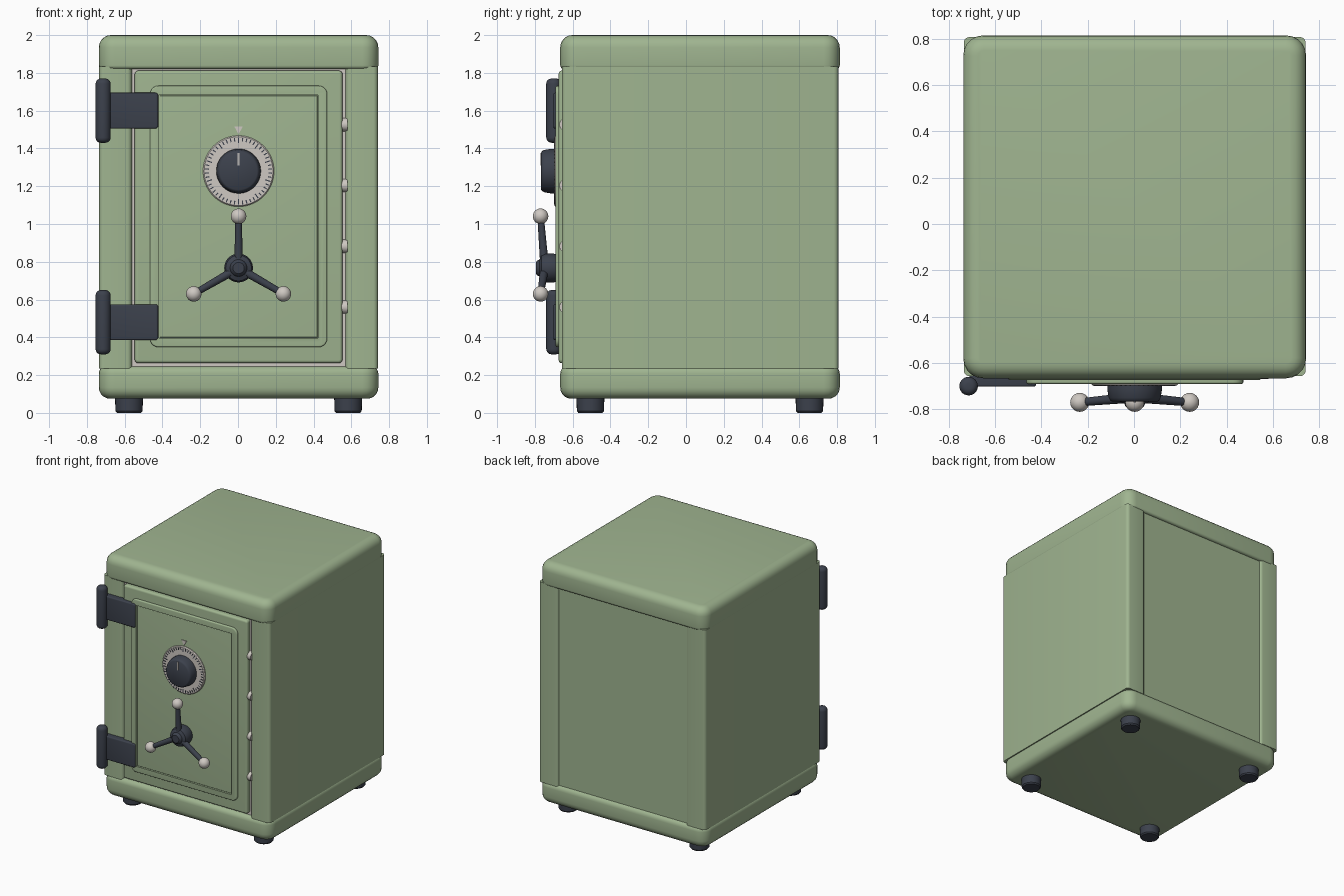
import bpy, bmesh, math
from mathutils import Vector, Matrix

cube = bpy.data.objects.get("Cube")
if cube:
    bpy.data.objects.remove(cube, do_unlink=True)


def material(name, rgb):
    m = bpy.data.materials.new(name)
    m.use_nodes = True
    m.diffuse_color = (*rgb, 1)
    m.node_tree.nodes["Principled BSDF"].inputs["Base Color"].default_value = (*rgb, 1)
    return m


GREEN = material("sage green paint", (0.35, 0.46, 0.28))
DARK = material("dark slate metal", (0.045, 0.053, 0.073))
PALE = material("pale nickel", (0.62, 0.58, 0.54))

FRONT, UP = Vector((0, -1, 0)), Vector((0, 0, 1))


def finish(name, bm, mat):
    bmesh.ops.recalc_face_normals(bm, faces=bm.faces[:])
    mesh = bpy.data.meshes.new(name)
    bm.to_mesh(mesh)
    bm.free()
    mesh.materials.append(mat)
    ob = bpy.data.objects.new(name, mesh)
    bpy.context.collection.objects.link(ob)
    bpy.ops.object.select_all(action='DESELECT')
    ob.select_set(True)
    bpy.context.view_layer.objects.active = ob
    bpy.ops.object.shade_smooth_by_angle(angle=math.radians(35))
    return ob


def block(name, mat, x, y, z, axis=2, corner=0.0, low=0.0, high=0.0, seg=5):
    """Box with rounded corners along one axis and rounded rims at its ends."""
    bm = bmesh.new()
    bmesh.ops.create_cube(bm, size=1)
    for v in bm.verts:
        v.co = [(a + b) / 2 + c * (b - a) for (a, b), c in zip((x, y, z), v.co)]

    def bevel(edges, r):
        if r:
            bmesh.ops.bevel(bm, geom=edges, offset=r, segments=seg, profile=0.5,
                            affect='EDGES', clamp_overlap=True)

    bevel([e for e in bm.edges
           if abs(e.verts[0].co[axis] - e.verts[1].co[axis]) > 1e-4], corner)
    for level, r in zip((x, y, z)[axis], (low, high)):
        bevel([e for e in bm.edges
               if all(abs(v.co[axis] - level) < 1e-5 for v in e.verts)], r)
    return finish(name, bm, mat)


def lathe(name, mat, profile, centre, axis, n=40):
    """Turn (radius, height) points about an axis."""
    bm = bmesh.new()
    side = Vector((1, 0, 0))
    other = axis.cross(side)
    rings = []
    for r, h in profile:
        rings.append([bm.verts.new(Vector(centre) + axis * h + r *
                      (side * math.cos(math.tau * i / n) + other * math.sin(math.tau * i / n)))
                      for i in range(n)])
    for a, b in zip(rings, rings[1:]):
        for i in range(n):
            j = (i + 1) % n
            bm.faces.new((a[i], a[j], b[j], b[i]))
    bm.faces.new(rings[0])
    bm.faces.new(rings[-1])
    return finish(name, bm, mat)


def rod(name, mat, a, b, r1, r2):
    a, b = Vector(a), Vector(b)
    bm = bmesh.new()
    turn = (b - a).to_track_quat('Z', 'Y').to_matrix().to_4x4()
    bmesh.ops.create_cone(bm, cap_ends=True, segments=20, radius1=r1, radius2=r2,
                          depth=(b - a).length, matrix=Matrix.Translation((a + b) / 2) @ turn)
    return finish(name, bm, mat)


def ball(name, mat, centre, r):
    bm = bmesh.new()
    bmesh.ops.create_uvsphere(bm, u_segments=24, v_segments=16, radius=r,
                              matrix=Matrix.Translation(centre))
    return finish(name, bm, mat)


CX, CY = 0.003, 0.074      # cabinet centre
HALF = 0.74
wide = (CX - HALF, CX + HALF)
deep = (CY - HALF, CY + HALF)

# Cabinet: plinth, lid, side walls, recessed core
block("base_plinth", GREEN, wide, deep, (0.075, 0.248), corner=0.085, low=0.06, high=0.04)
block("top_lid", GREEN, wide, deep, (1.82, 2.0), corner=0.085, low=0.02, high=0.065)
for label, s in (("left", 1), ("right", -1)):
    xs = sorted((CX + s * 0.565, CX + s * 0.738))
    block(label + "_side_wall", GREEN, xs, (-0.657, 0.807), (0.235, 1.835), corner=0.025)
block("cabinet_core", GREEN, (-0.6, 0.6), (-0.58, 0.792), (0.2, 1.88))
block("door_jamb", PALE, (-0.563, 0.568), (-0.635, -0.57), (0.24, 1.83))

# Feet
for label, fx, fy in (("front_left", 1, -1), ("front_right", -1, -1),
                      ("back_left", 1, 1), ("back_right", -1, 1)):
    lathe(label + "_foot", DARK, [(0.064, 0), (0.072, 0.01), (0.074, 0.09)],
          (CX + fx * 0.58, CY + fy * 0.58, 0), UP, 28)

# Door slab with a raised moulding around a sunken panel
block("door_slab", GREEN, (-0.547, 0.553), (-0.674, -0.6), (0.263, 1.812),
      axis=1, corner=0.02, low=0.016)
moulding = block("door_moulding", GREEN, (-0.466, 0.472), (-0.69, -0.66), (0.348, 1.732),
                 axis=1, corner=0.045, low=0.008)
cutter = block("moulding_cutter", GREEN, (-0.418, 0.424), (-0.8, -0.6), (0.396, 1.684), axis=1)
cutter.hide_render = True
cut = moulding.modifiers.new("opening", 'BOOLEAN')
cut.operation, cut.solver, cut.object = 'DIFFERENCE', 'EXACT', cutter
bpy.context.view_layer.objects.active = moulding
bpy.ops.object.modifier_apply(modifier=cut.name)
bpy.data.objects.remove(cutter, do_unlink=True)
block("door_panel", GREEN, (-0.414, 0.42), (-0.682, -0.66), (0.4, 1.68), axis=1, low=0.004)

# Locking bolts in the door gap
for i in range(4):
    rod(f"locking_bolt_{i + 1}", PALE, (0.5, -0.635, 0.56 + i * 0.322),
        (0.58, -0.635, 0.56 + i * 0.322), 0.035, 0.035)

# Hinges: upright rounded barrel and strap
for label, z in (("upper", 1.6), ("lower", 0.48)):
    arc = [(0.012 + 0.028 * math.sin(a * math.pi / 10), 0.028 * (1 - math.cos(a * math.pi / 10)))
           for a in range(6)]
    tall = 0.34
    lathe(label + "_hinge_barrel", DARK, arc + [(r, tall - h) for r, h in reversed(arc)],
          (-0.714, -0.7, z - tall / 2), UP, 28)
    block(label + "_hinge_strap", DARK, (-0.71, -0.423), (-0.702, -0.655),
          (z - 0.095, z + 0.095), axis=1, corner=0.015, low=0.008, seg=3)

# Combination dial
DZ = 1.28
lathe("dial_ring", PALE, [(0.188, 0.66), (0.188, 0.69), (0.182, 0.697), (0.1, 0.697)],
      (CX, 0, DZ), FRONT, 64)
lathe("dial_knob", DARK, [(0.118, 0.69), (0.118, 0.715), (0.112, 0.75), (0.106, 0.762), (0.098, 0.767)],
      (CX, 0, DZ), FRONT, 48)
bm = bmesh.new()
for i in range(50):
    inner = 0.148 if i % 5 == 0 else 0.158
    place = (Matrix.Translation((CX, -0.698, DZ)) @ Matrix.Rotation(math.tau * i / 50, 4, 'Y')
             @ Matrix.Translation((0, 0, (inner + 0.177) / 2))
             @ Matrix.Diagonal((0.006, 0.003, 0.177 - inner, 1)))
    bmesh.ops.create_cube(bm, size=1, matrix=place)
finish("dial_ticks", bm, DARK)
block("knob_mark", PALE, (CX - 0.005, CX + 0.005), (-0.771, -0.765), (1.31, 1.375))

# Triangular pointer above the dial
bm = bmesh.new()
tri = bm.faces.new([bm.verts.new((CX + dx, -0.688, z))
                    for dx, z in ((-0.022, 1.515), (0.022, 1.515), (0, 1.475))])
ext = bmesh.ops.extrude_face_region(bm, geom=[tri])
bmesh.ops.translate(bm, vec=(0, 0.008, 0),
                    verts=[g for g in ext["geom"] if isinstance(g, bmesh.types.BMVert)])
finish("dial_pointer", bm, PALE)

# Three-spoke handle
HZ = 0.767
lathe("handle_hub", DARK, [(0.07, 0.675), (0.076, 0.7), (0.076, 0.745), (0.068, 0.765),
                           (0.045, 0.775), (0.04, 0.787), (0.03, 0.795)],
      (CX, 0, HZ), FRONT)
for i in range(3):
    a = math.tau * i / 3
    out = Vector((math.sin(a), 0, math.cos(a)))
    hub = Vector((CX, -0.748, HZ))
    tip = hub + out * 0.274 + Vector((0, -0.022, 0))
    rod(f"handle_spoke_{i + 1}", DARK, hub, tip, 0.023, 0.017)
    ball(f"handle_ball_{i + 1}", PALE, tip, 0.041)
